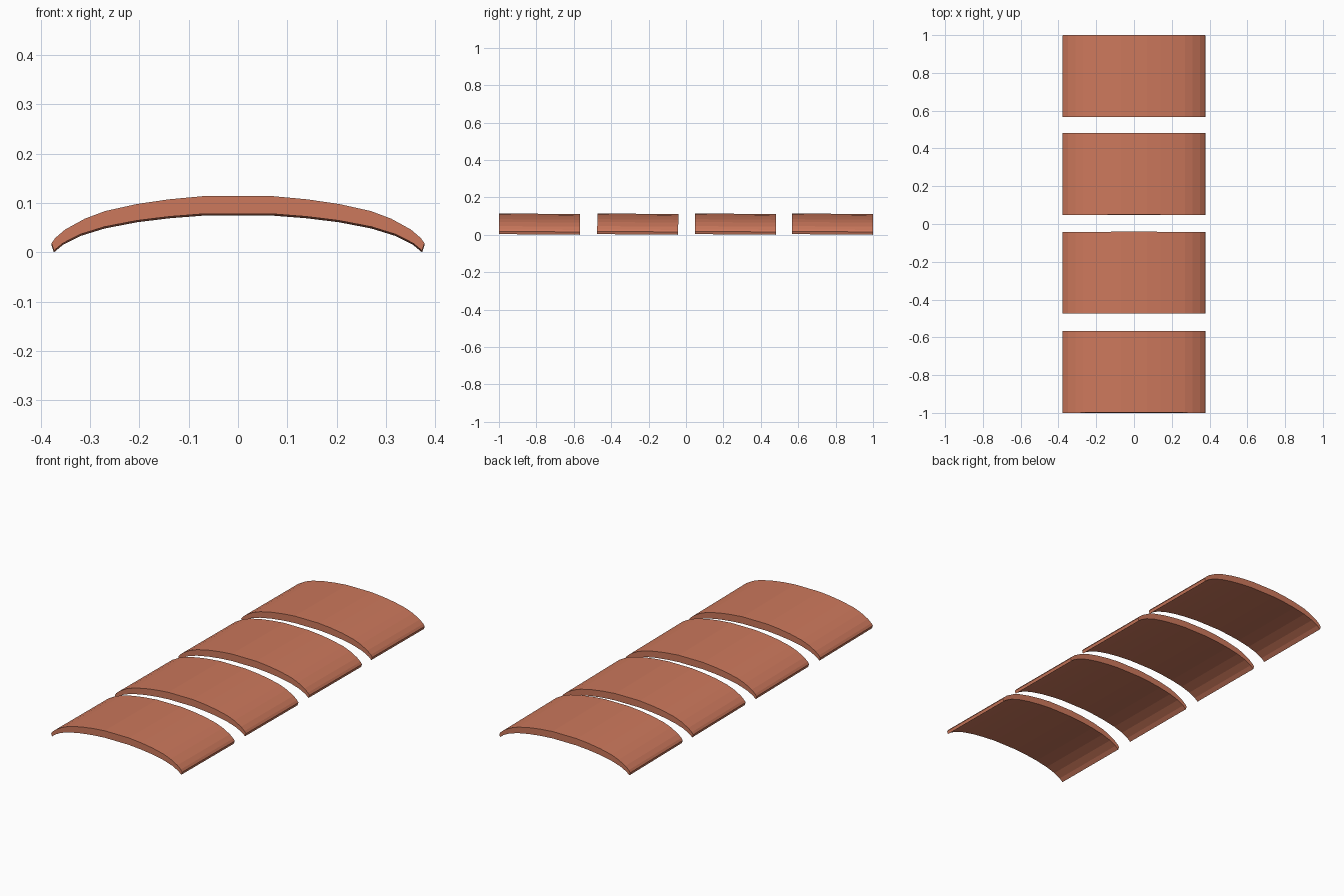
import bpy, bmesh, math
from mathutils import Matrix

if "Cube" in bpy.data.objects:
    bpy.data.objects.remove(bpy.data.objects["Cube"])

clay = bpy.data.materials.new("terracotta clay")
clay.diffuse_color = (0.604, 0.188, 0.107, 1)
clay.use_nodes = True
clay.node_tree.nodes["Principled BSDF"].inputs["Base Color"].default_value = clay.diffuse_color

# Right half of the arched cross-section (x, z), crown to foot
OUTER = [(0.07, 0.1145), (0.14, 0.108), (0.205, 0.0985), (0.27, 0.084), (0.31, 0.069),
         (0.35, 0.047), (0.37, 0.03), (0.378, 0.019), (0.373, 0.004)]
INNER = [(0.355, 0.019), (0.32, 0.037), (0.27, 0.0525), (0.205, 0.065), (0.14, 0.073), (0.07, 0.0785)]


def mirrored(points):
    return [(-x, z) for x, z in reversed(points)]


PROFILE = mirrored(OUTER) + OUTER + INNER + mirrored(INNER)
LENGTH = 0.433
TILT = -0.008  # each tile dips slightly towards the back


def add_tile(name, y):
    bm = bmesh.new()
    face = bm.faces.new([bm.verts.new((x, -LENGTH / 2, z)) for x, z in PROFILE])
    ext = bmesh.ops.extrude_face_region(bm, geom=[face], use_keep_orig=True)
    moved = [g for g in ext["geom"] if isinstance(g, bmesh.types.BMVert)]
    bmesh.ops.translate(bm, verts=moved, vec=(0, LENGTH, 0))
    bmesh.ops.rotate(bm, verts=bm.verts, cent=(0, 0, 0.05), matrix=Matrix.Rotation(TILT, 3, 'X'))
    bmesh.ops.recalc_face_normals(bm, faces=bm.faces)
    # rest the lowest edge on the ground
    low = min(v.co.z for v in bm.verts)
    bmesh.ops.translate(bm, verts=bm.verts, vec=(0, 0, -low))
    mesh = bpy.data.meshes.new(name)
    bm.to_mesh(mesh)
    bm.free()
    mesh.materials.append(clay)
    obj = bpy.data.objects.new(name, mesh)
    obj.location.y = y
    bpy.context.collection.objects.link(obj)


# Row of four roof tiles
for i, y in enumerate((-0.783, -0.258, 0.265, 0.783)):
    add_tile(f"roof_tile_{i + 1}", y)
